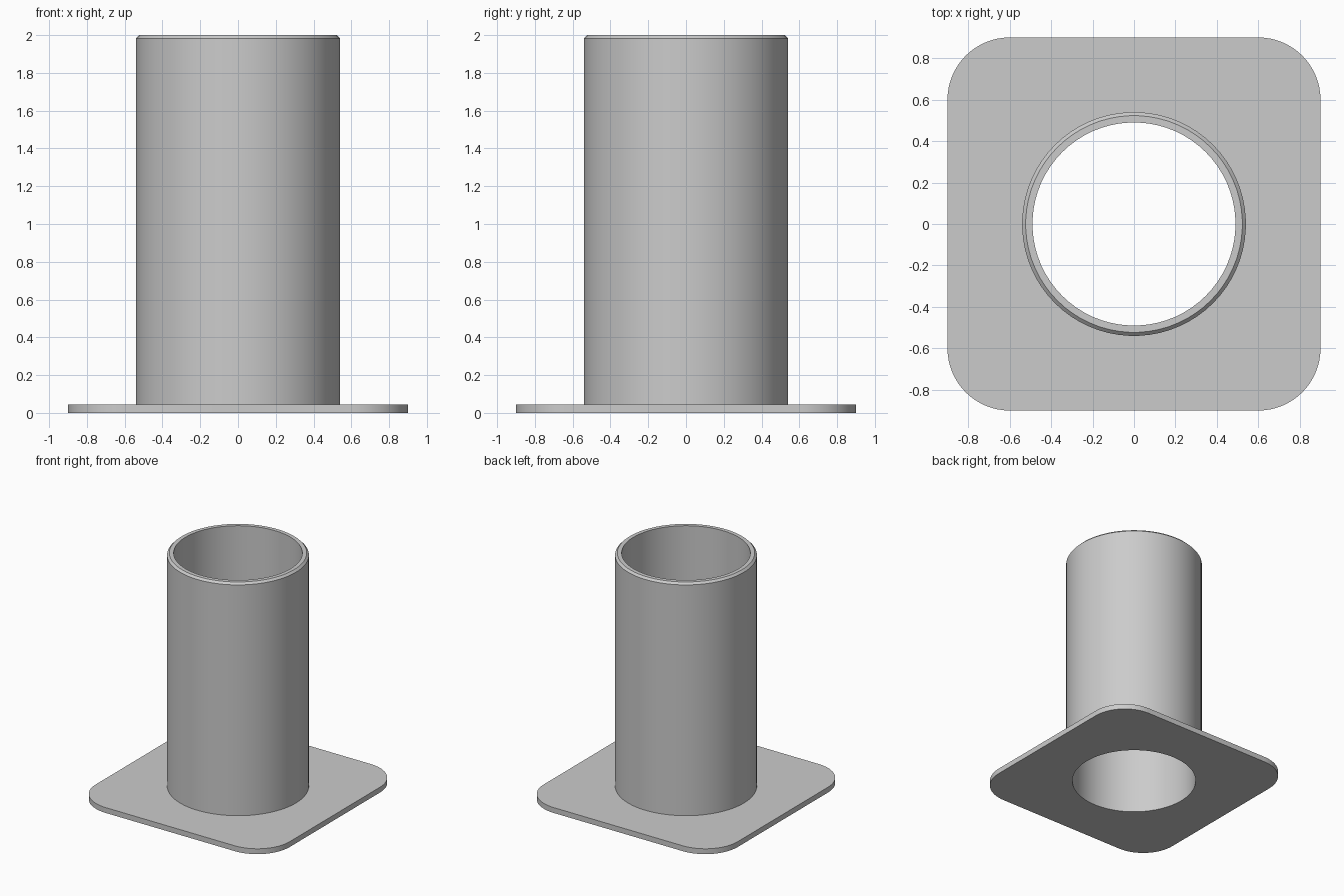
import bpy, bmesh, math

if "Cube" in bpy.data.objects:
    bpy.data.objects.remove(bpy.data.objects["Cube"])

HALF, CORNER, THICK = 0.9, 0.3, 0.045
R_OUT, R_IN, HEIGHT, CHAMFER = 0.54, 0.49, 2.0, 0.017
STEPS = 17                      # points per quarter turn
N = STEPS * 4

grey = bpy.data.materials.new("plain grey")
grey.diffuse_color = (0.6, 0.6, 0.6, 1)
grey.use_nodes = True
grey.node_tree.nodes["Principled BSDF"].inputs["Base Color"].default_value = grey.diffuse_color


def circle(r):
    return [(r * math.cos((i + 0.5) * math.tau / N),
             r * math.sin((i + 0.5) * math.tau / N)) for i in range(N)]


def rounded_square():
    pts = []
    for k in range(4):
        mid = math.pi / 4 + k * math.pi / 2
        c = (HALF - CORNER) * math.sqrt(2)
        for j in range(STEPS):
            a = k * math.pi / 2 + j / (STEPS - 1) * math.pi / 2
            pts.append((c * math.cos(mid) + CORNER * math.cos(a),
                        c * math.sin(mid) + CORNER * math.sin(a)))
    return pts


def ring_solid(name, loops):
    """Skin a closed sequence of (outline, z) loops into a ring-shaped solid."""
    bm = bmesh.new()
    rows = [[bm.verts.new((x, y, z)) for x, y in pts] for pts, z in loops]
    for a, b in zip(rows, rows[1:] + rows[:1]):
        for i in range(N):
            j = (i + 1) % N
            bm.faces.new((a[i], a[j], b[j], b[i]))
    bmesh.ops.recalc_face_normals(bm, faces=bm.faces)
    mesh = bpy.data.meshes.new(name)
    bm.to_mesh(mesh)
    bm.free()
    mesh.materials.append(grey)
    obj = bpy.data.objects.new(name, mesh)
    bpy.context.collection.objects.link(obj)
    bpy.ops.object.select_all(action='DESELECT')
    obj.select_set(True)
    bpy.context.view_layer.objects.active = obj
    bpy.ops.object.shade_smooth_by_angle(angle=math.radians(30))
    return obj


# Flat base plate with rounded corners and a round through hole
square, hole = rounded_square(), circle(R_IN)
ring_solid("base_plate", [(square, 0), (square, THICK), (hole, THICK), (hole, 0)])

# Open tube with a chamfered outer rim
outer, rim = circle(R_OUT), circle(R_OUT - CHAMFER)
ring_solid("tube", [(outer, THICK), (outer, HEIGHT - CHAMFER), (rim, HEIGHT),
                    (hole, HEIGHT), (hole, THICK)])
